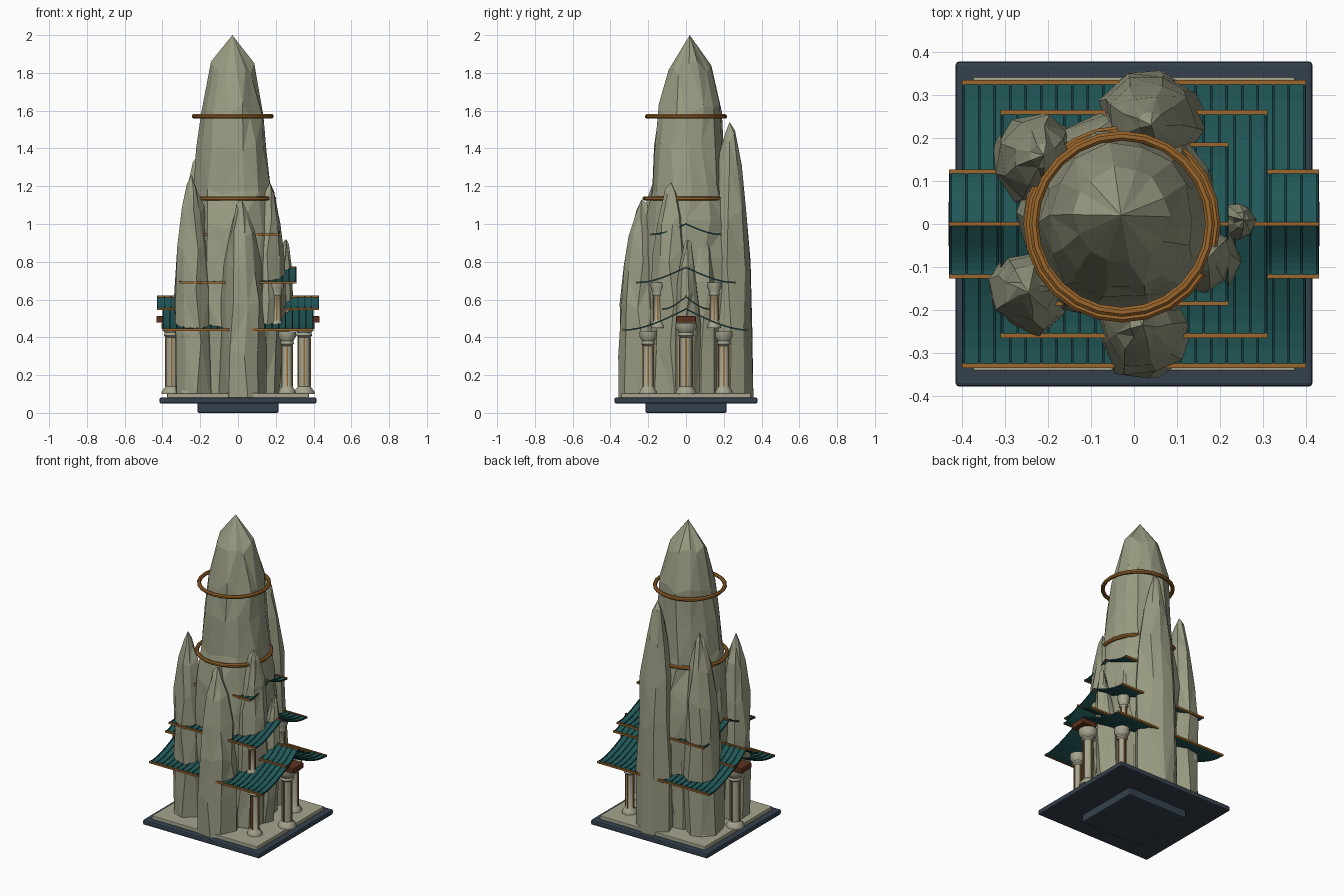
import bpy, bmesh, math, random
from mathutils import Matrix, Vector

random.seed(7)
if "Cube" in bpy.data.objects:
    bpy.data.objects.remove(bpy.data.objects["Cube"])


def material(name, rgb):
    m = bpy.data.materials.new(name)
    m.use_nodes = True
    m.diffuse_color = (*rgb, 1)
    m.node_tree.nodes["Principled BSDF"].inputs["Base Color"].default_value = (*rgb, 1)
    return m


ROCK = material("grey green rock", (0.32, 0.33, 0.225))
STONE = material("pale stone", (0.38, 0.375, 0.275))
SLATE = material("dark slate", (0.035, 0.053, 0.075))
TILE = material("teal tile", (0.015, 0.095, 0.095))
RIB = material("dark teal rib", (0.008, 0.045, 0.05))
GOLD = material("bronze trim", (0.33, 0.135, 0.025))
WOOD = material("red brown wood", (0.11, 0.03, 0.013))


def finish(name, bm, mat, smooth=False):
    bmesh.ops.recalc_face_normals(bm, faces=bm.faces)
    me = bpy.data.meshes.new(name)
    bm.to_mesh(me)
    bm.free()
    me.materials.append(mat)
    ob = bpy.data.objects.new(name, me)
    bpy.context.collection.objects.link(ob)
    if smooth:
        bpy.context.view_layer.objects.active = ob
        ob.select_set(True)
        bpy.ops.object.shade_smooth_by_angle(angle=math.radians(40))
        ob.select_set(False)


def add_box(bm, lo, hi):
    lo, hi = Vector(lo), Vector(hi)
    size = Matrix.Diagonal((*(hi - lo), 1))
    bmesh.ops.create_cube(bm, size=1, matrix=Matrix.Translation((lo + hi) / 2) @ size)


def box(name, lo, hi, mat, bevel):
    bm = bmesh.new()
    add_box(bm, lo, hi)
    bmesh.ops.bevel(bm, geom=bm.edges[:], offset=bevel, segments=2,
                    affect='EDGES', profile=0.5)
    finish(name, bm, mat)


def lathe(bm, profile, center, sides):
    """Closed surface of revolution from (radius, height) pairs."""
    rings = []
    for r, z in profile:
        rings.append([bm.verts.new((center[0] + r * math.cos(math.tau * k / sides),
                                    center[1] + r * math.sin(math.tau * k / sides), z))
                      for k in range(sides)])
    for a, b in zip(rings, rings[1:]):
        for k in range(sides):
            n = (k + 1) % sides
            bm.faces.new((a[k], a[n], b[n], b[k]))
    bm.faces.new(rings[0])
    bm.faces.new(rings[-1])


def spire(name, center, tip, profile, sides, rough):
    """Faceted rock: jittered rings that lean from the foot towards the tip."""
    bm = bmesh.new()
    flute = [random.uniform(-rough, rough) for _ in range(sides)]
    z0 = profile[0][1]
    rings = []
    for r, z in profile:
        f = (z - z0) / (tip[2] - z0)
        cx, cy = (center[i] + (tip[i] - center[i]) * f for i in (0, 1))
        ring = []
        for k in range(sides):
            a = math.tau * (k + random.uniform(-0.22, 0.22)) / sides
            rr = r * (1 + flute[k] * (1 - 0.6 * f) + random.uniform(-rough, rough) * 0.55)
            dz = random.uniform(-0.035, 0.035) if z > z0 else 0
            ring.append(bm.verts.new((cx + rr * math.cos(a), cy + rr * math.sin(a), z + dz)))
        rings.append(ring)
    top = bm.verts.new(tip)
    bm.faces.new(rings[0])
    for k in range(sides):
        n = (k + 1) % sides
        for a, b in zip(rings, rings[1:]):
            bm.faces.new((a[k], a[n], b[n], b[k]))
        bm.faces.new((rings[-1][k], rings[-1][n], top))
    bmesh.ops.triangulate(bm, faces=bm.faces[:])
    finish(name, bm, ROCK)


# Plinth
box("foot_slab", (-0.215, -0.215, 0), (0.215, 0.215, 0.055), SLATE, 0.008)
box("base_slab", (-0.415, -0.378, 0.05), (0.415, 0.378, 0.082), SLATE, 0.008)
box("stone_terrace", (-0.375, -0.342, 0.08), (0.375, 0.342, 0.105), STONE, 0.004)

# Main peak
spire("main_peak", (-0.025, 0, 0), (-0.03, 0.02, 2.0),
      [(0.235, 0.06), (0.24, 0.35), (0.25, 0.62), (0.25, 0.85), (0.235, 1.0),
       (0.208, 1.18), (0.188, 1.4), (0.17, 1.6), (0.113, 1.83)], 14, 0.07)

# Side peaks: foot centre, tip, foot radius
peaks = {
    "front_peak": ((0.025, -0.245), (0.02, -0.235, 1.13), 0.122),
    "front_side_peak": ((-0.225, -0.145), (-0.245, -0.16, 1.26), 0.115),
    "back_side_peak": ((-0.225, 0.135), (-0.21, 0.16, 1.37), 0.12),
    "back_peak": ((0.045, 0.24), (0.04, 0.23, 1.54), 0.123),
    "back_shoulder": ((-0.09, 0.15), (-0.09, 0.16, 1.2), 0.09),
    "left_shoulder": ((0.1, -0.07), (0.17, -0.08, 1.22), 0.12),
    "left_back_shoulder": ((0.09, 0.08), (0.15, 0.08, 1.05), 0.105),
    "small_peak": ((0.165, 0.0), (0.255, 0.01, 0.92), 0.075),
}
for name, (foot, tip, r) in peaks.items():
    h = tip[2]
    spire(name, foot, tip,
          [(r, 0.06), (r * 0.97, h * 0.3), (r * 0.92, h * 0.5), (r * 0.8, h * 0.68),
           (r * 0.56, h * 0.84), (r * 0.25, h * 0.95)], 9, 0.12)


def curve_points(half, eave, ridge, steps=8):
    """Sagging slope from the ridge to a slightly lifted eave, both sides."""
    side = []
    for i in range(steps + 1):
        t = i / steps
        side.append((half * t, eave + (ridge - eave) * ((1 - t) ** 1.5 - 0.35 * t * t * (1 - t))))
    return [(-y, z) for y, z in reversed(side[1:])] + side


def add_strip(bm, pts, x0, x1, thick, lift=0.0):
    rows = [[bm.verts.new((x, y, z + lift + d)) for x, d in
             ((x0, 0), (x1, 0), (x1, -thick), (x0, -thick))] for y, z in pts]
    for a, b in zip(rows, rows[1:]):
        for k in range(4):
            n = (k + 1) % 4
            bm.faces.new((a[k], a[n], b[n], b[k]))
    bm.faces.new(rows[0])
    bm.faces.new(rows[-1])


def roof(name, x0, x1, half, eave, ridge):
    pts = curve_points(half, eave, ridge)
    bm = bmesh.new()
    add_strip(bm, pts, x0, x1, 0.004)
    finish(name + "_tiles", bm, TILE)
    # Raised tile ribs
    bm = bmesh.new()
    count = max(2, round((x1 - x0) / 0.036))
    for i in range(count + 1):
        x = x0 + 0.004 + (x1 - x0 - 0.008) * i / count
        add_strip(bm, pts, x - 0.003, x + 0.003, 0.006, 0.004)
    finish(name + "_ribs", bm, RIB)
    # Bronze eave and ridge rails
    bm = bmesh.new()
    for y, z in ((-half, eave), (0, ridge), (half, eave)):
        add_box(bm, (x0, y - 0.005, z - 0.006), (x1, y + 0.005, z + 0.006))
    finish(name + "_rails", bm, GOLD)


roof("lower_roof", -0.4, 0.4, 0.33, 0.44, 0.55)
roof("middle_roof", -0.31, 0.31, 0.26, 0.69, 0.77)
roof("upper_roof", -0.22, 0.22, 0.185, 0.945, 1.0)
for side, x0, x1 in (("left", 0.24, 0.43), ("right", -0.43, -0.24)):
    roof(side + "_porch_roof", x0, x1, 0.122, 0.55, 0.615)


def pillar(name, x, y, z0, z1, r):
    bm = bmesh.new()
    lathe(bm, [(r * 1.7, z0), (r * 1.7, z0 + 0.012), (r * 1.3, z0 + 0.03), (r, z0 + 0.04),
               (r, z1 - 0.075), (r * 1.35, z1 - 0.065), (r * 1.2, z1 - 0.05),
               (r * 1.75, z1 - 0.025), (r * 1.75, z1)], (x, y), 12)
    finish(name, bm, STONE, True)
    # Thin bronze rods on the shaft
    bm = bmesh.new()
    for k in range(4):
        a = math.tau * k / 4
        px, py = x + r * math.cos(a), y + r * math.sin(a)
        add_box(bm, (px - 0.004, py - 0.004, z0 + 0.04), (px + 0.004, py + 0.004, z1 - 0.075))
    finish(name + "_rods", bm, GOLD)


# Pillars and porch blocks on both ends
for side, s in (("left", 1), ("right", -1)):
    pillar(side + "_porch_pillar", s * 0.35, 0, 0.1, 0.475, 0.032)
    xs = sorted((s * 0.33, s * 0.432))
    box(side + "_porch_block", (xs[0], -0.052, 0.478), (xs[1], 0.052, 0.512), WOOD, 0.004)
    for end, t in (("front", -1), ("back", 1)):
        pillar(f"{side}_{end}_pillar", s * 0.26, t * 0.2, 0.1, 0.43, 0.027)
        pillar(f"{side}_{end}_upper_pillar", s * 0.205, t * 0.15, 0.45, 0.69, 0.021)


def hoop(name, z, radius):
    """Bronze band circling the peak, with a flat outer face."""
    bm = bmesh.new()
    n, m, w = 24, 8, 0.012
    grid = []
    for i in range(n):
        a = math.tau * i / n
        ring = []
        for j in range(m):
            b = math.tau * (j + 0.5) / m
            rr = radius + w * math.cos(b)
            ring.append(bm.verts.new((rr * math.cos(a) - 0.028, rr * math.sin(a),
                                      z + w * math.sin(b))))
        grid.append(ring)
    for i in range(n):
        a, b = grid[i], grid[(i + 1) % n]
        for j in range(m):
            k = (j + 1) % m
            bm.faces.new((a[j], b[j], b[k], a[k]))
    finish(name, bm, GOLD, True)


hoop("upper_hoop", 1.57, 0.205)
hoop("lower_hoop", 1.135, 0.218)
